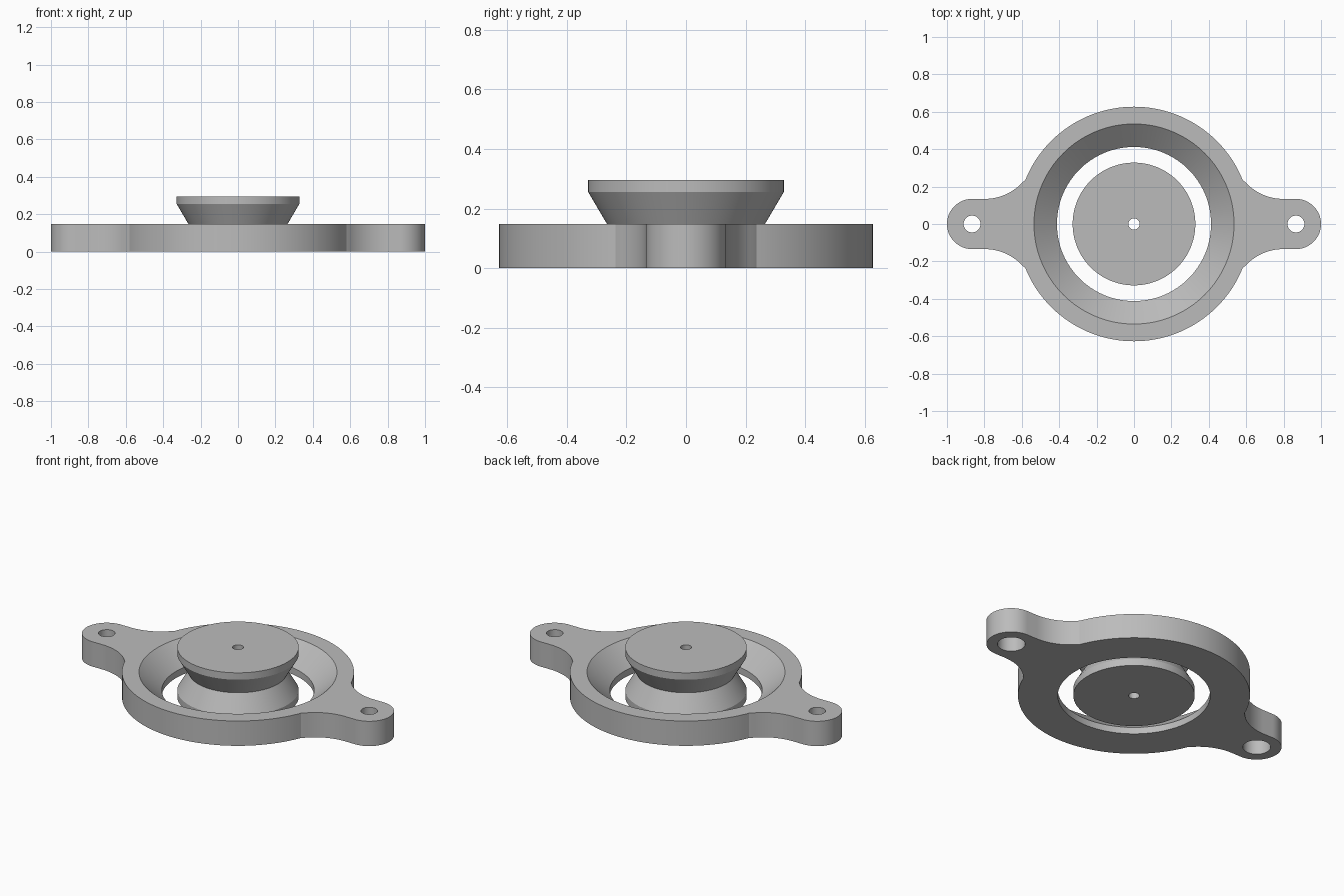
import bpy, bmesh
from math import sin, cos, pi, atan2, asin, hypot, radians

if "Cube" in bpy.data.objects:
    bpy.data.objects.remove(bpy.data.objects["Cube"], do_unlink=True)

H = 0.148            # flange thickness
R = 0.627            # flange radius
EAR_X, EAR_R = 0.866, 0.134
SEG = 128

grey = bpy.data.materials.new("satin grey")
grey.use_nodes = True
colour = (0.5, 0.5, 0.5, 1)
grey.diffuse_color = colour
grey.node_tree.nodes["Principled BSDF"].inputs["Base Color"].default_value = colour


def add_object(name, bm):
    bmesh.ops.recalc_face_normals(bm, faces=bm.faces)
    mesh = bpy.data.meshes.new(name)
    bm.to_mesh(mesh)
    bm.free()
    mesh.materials.append(grey)
    obj = bpy.data.objects.new(name, mesh)
    bpy.context.collection.objects.link(obj)
    return obj


def lathe(name, profile, x=0, closed=False):
    """Revolve (radius, z) points round a vertical axis; cap the ends unless closed."""
    bm = bmesh.new()
    rings = [[bm.verts.new((x + r * cos(2 * pi * i / SEG), r * sin(2 * pi * i / SEG), z))
              for i in range(SEG)] for r, z in profile]
    pairs = list(zip(rings, rings[1:]))
    if closed:
        pairs.append((rings[-1], rings[0]))
    else:
        bm.faces.new(rings[0])
        bm.faces.new(rings[-1])
    for a, b in pairs:
        for i in range(SEG):
            j = (i + 1) % SEG
            bm.faces.new((a[i], a[j], b[j], b[i]))
    return add_object(name, bm)


def arc(cx, cy, r, a0, a1, n):
    return [(cx + r * cos(a0 + (a1 - a0) * i / n), cy + r * sin(a0 + (a1 - a0) * i / n))
            for i in range(n + 1)]


def smooth(obj):
    bpy.ops.object.select_all(action='DESELECT')
    obj.select_set(True)
    bpy.context.view_layer.objects.active = obj
    bpy.ops.object.shade_smooth_by_angle(angle=radians(12))


# Flange outline: one quarter (ear tip, concave fillet, main circle), then mirrored
kink_x, kink_y = 0.581, 0.236
fillet_x, fillet_r = 0.80, 0.28
fillet_y = EAR_R + fillet_r
kink = atan2(kink_y, kink_x)
fillet_end = atan2(kink_y - fillet_y, kink_x - fillet_x)
quarter = (arc(EAR_X, 0, EAR_R, 0, pi / 2, 20)
           + arc(fillet_x, fillet_y, fillet_r, -pi / 2, fillet_end, 16)[:-1]
           + arc(0, 0, R, kink, pi / 2, 32))
half = quarter + [(-x, y) for x, y in reversed(quarter[:-1])]
outline = half + [(x, -y) for x, y in reversed(half[1:-1])]

bm = bmesh.new()
base = bm.faces.new([bm.verts.new((x, y, 0)) for x, y in outline])
top = bmesh.ops.extrude_face_region(bm, geom=[base], use_keep_orig=True)
bmesh.ops.translate(bm, vec=(0, 0, H),
                    verts=[g for g in top["geom"] if isinstance(g, bmesh.types.BMVert)])
flange = add_object("mounting_flange", bm)

# Tapered centre opening and counterbored screw holes
slope = (0.535 - 0.412) / (H - 0.04)
cutters = [lathe("opening_cutter", [(0.412, -0.1), (0.412, 0.04),
                                    (0.535 + 0.05 * slope, H + 0.05)])]
for side in (-1, 1):
    cutters.append(lathe("screw_hole_cutter", [(0.075, -0.1), (0.075, 0.09),
                                               (0.045, 0.09), (0.045, H + 0.1)],
                         x=side * EAR_X))
bpy.context.view_layer.objects.active = flange
for cutter in cutters:
    mod = flange.modifiers.new("cut", 'BOOLEAN')
    mod.operation = 'DIFFERENCE'
    mod.solver = 'EXACT'
    mod.object = cutter
    bpy.ops.object.modifier_apply(modifier=mod.name)
    bpy.data.objects.remove(cutter, do_unlink=True)
smooth(flange)

# Double-cone spool with a through bore
rim, waist, bore, lip = 0.328, 0.265, 0.03, 0.041
spool = lathe("centre_spool", [(bore, 0), (rim, 0), (rim, lip), (waist, H),
                               (rim, 2 * H - lip), (rim, 2 * H), (bore, 2 * H)], closed=True)
smooth(spool)
